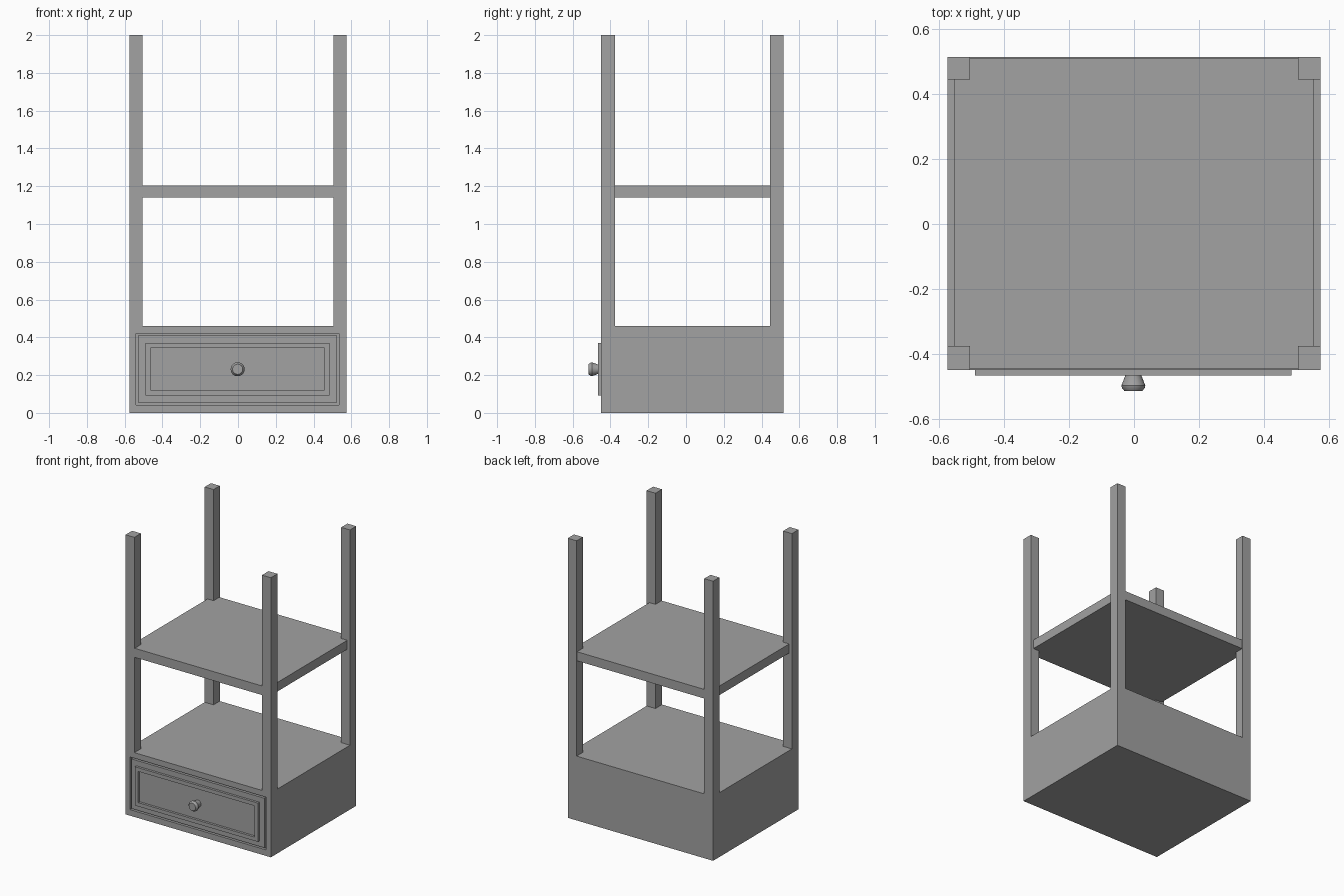
import bpy, bmesh, math
from mathutils import Matrix, Vector

if "Cube" in bpy.data.objects:
    bpy.data.objects.remove(bpy.data.objects["Cube"])

grey = bpy.data.materials.new("warm_grey")
grey.diffuse_color = (0.36, 0.36, 0.36, 1)
grey.use_nodes = True
grey.node_tree.nodes["Principled BSDF"].inputs["Base Color"].default_value = grey.diffuse_color


def finish(name, bm):
    bmesh.ops.recalc_face_normals(bm, faces=bm.faces)
    mesh = bpy.data.meshes.new(name)
    bm.to_mesh(mesh)
    bm.free()
    mesh.materials.append(grey)
    obj = bpy.data.objects.new(name, mesh)
    bpy.context.collection.objects.link(obj)
    return obj


def box_bm(lo, hi):
    lo, hi = Vector(lo), Vector(hi)
    bm = bmesh.new()
    bmesh.ops.create_cube(bm, size=1, matrix=Matrix.Translation((lo + hi) / 2)
                          @ Matrix.Diagonal((*(hi - lo), 1)))
    return bm


def box(name, lo, hi):
    return finish(name, box_bm(lo, hi))


W, FRONT, BACK = 0.575, -0.45, 0.515
BASE_TOP = 0.46

# Cabinet base with a shallow drawer opening
cabinet = box("cabinet", (-W, FRONT, 0), (W, BACK, BASE_TOP))
cutter = box("drawer_opening_cutter", (-0.54, FRONT - 0.1, 0.043), (0.535, FRONT + 0.02, 0.42))
cutter.hide_render = True
cutter.hide_set(True)
cut = cabinet.modifiers.new("drawer_opening", 'BOOLEAN')
cut.operation = 'DIFFERENCE'
cut.solver = 'EXACT'
cut.object = cutter

# Four corner posts
for side, x in (("left", -W), ("right", W - 0.07)):
    for end, y, d in (("front", FRONT, 0.074), ("back", BACK - 0.07, 0.07)):
        box(f"{end}_{side}_post", (x, y, BASE_TOP), (x + 0.07, y + d, 2))

# Middle shelf, set slightly in from the post faces
box("shelf", (-0.553, FRONT + 0.004, 1.14), (0.553, BACK - 0.004, 1.205))

# Drawer front with a raised moulding around a sunken panel
bm = box_bm((-0.529, FRONT, 0.054), (0.524, FRONT + 0.02, 0.409))
face = min(bm.faces, key=lambda f: f.calc_center_median().y)
for inset, push in ((0.039, -0.017), (0.027, 0.017)):
    bmesh.ops.inset_region(bm, faces=[face], thickness=inset, use_even_offset=True)
    ext = bmesh.ops.extrude_face_region(bm, geom=[face])["geom"]
    bmesh.ops.delete(bm, geom=[face], context='FACES_ONLY')
    face = next(g for g in ext if isinstance(g, bmesh.types.BMFace))
    bmesh.ops.translate(bm, verts=face.verts[:], vec=(0, push, 0))
finish("drawer_front", bm)

# Turned knob: (radius, y) profile spun around the y axis
profile = [(0, -0.448), (0.025, -0.448), (0.025, -0.467), (0.037, -0.498),
           (0.035, -0.505), (0.027, -0.515), (0, -0.515)]
bm = bmesh.new()
verts = [bm.verts.new((-0.002 + r, y, 0.231)) for r, y in profile]
edges = [bm.edges.new(pair) for pair in zip(verts, verts[1:])]
bmesh.ops.spin(bm, geom=verts + edges, cent=(-0.002, 0, 0.231), axis=(0, 1, 0),
               angle=math.tau, steps=24)
bmesh.ops.remove_doubles(bm, verts=bm.verts, dist=0.0001)
knob = finish("drawer_knob", bm)
bpy.context.view_layer.objects.active = knob
knob.select_set(True)
bpy.ops.object.shade_smooth_by_angle(angle=math.radians(30))
